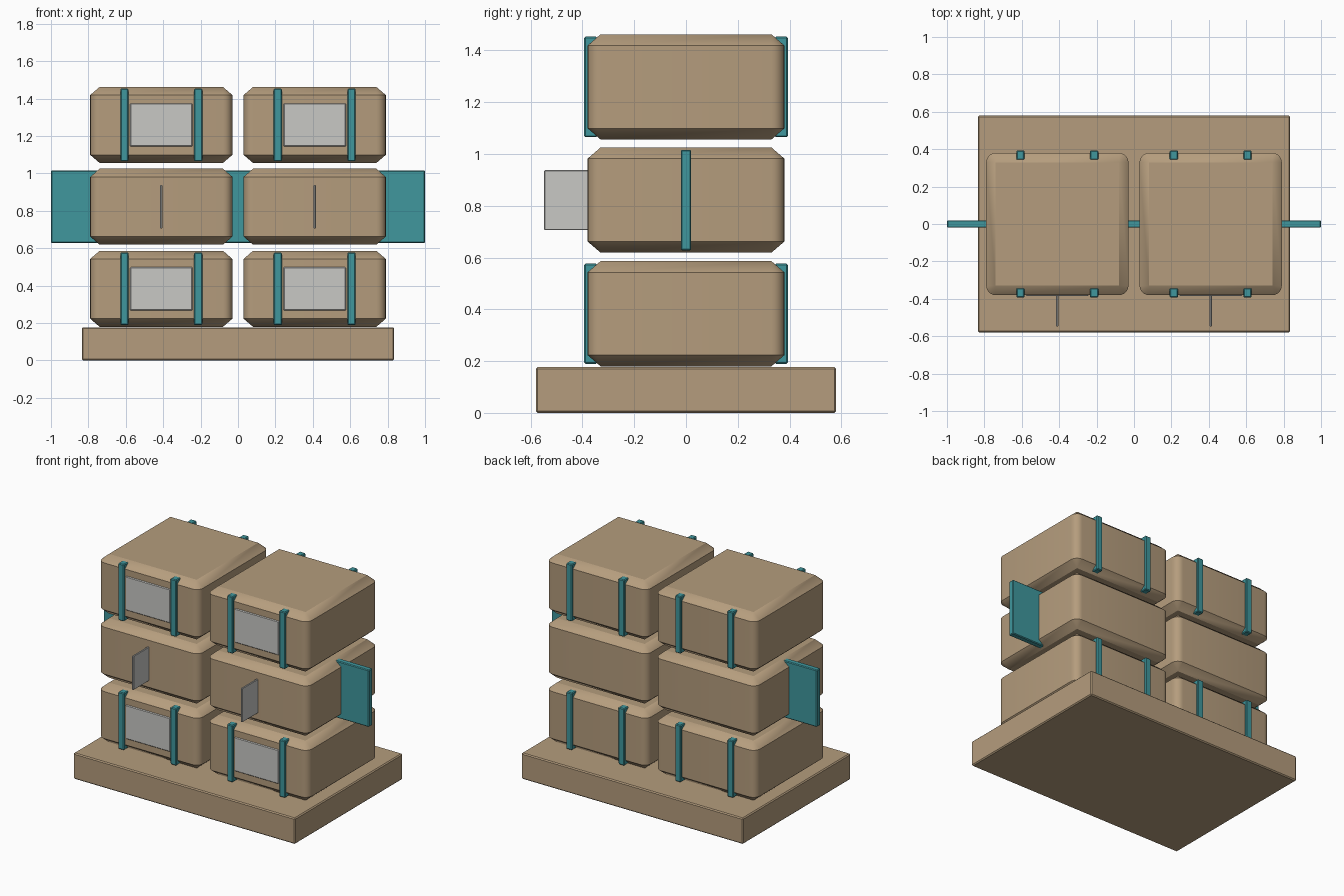
import bpy, bmesh, math

old = bpy.data.objects.get("Cube")
if old:
    bpy.data.objects.remove(old, do_unlink=True)


def material(name, rgb):
    m = bpy.data.materials.new(name)
    m.use_nodes = True
    m.diffuse_color = (*rgb, 1)
    m.node_tree.nodes["Principled BSDF"].inputs["Base Color"].default_value = (*rgb, 1)
    return m


TAN = material("tan", (0.46, 0.335, 0.205))
TEAL = material("teal", (0.05, 0.31, 0.34))
GREY = material("light grey", (0.58, 0.58, 0.56))


def add_object(name, bm, mat):
    bmesh.ops.recalc_face_normals(bm, faces=bm.faces)
    mesh = bpy.data.meshes.new(name)
    bm.to_mesh(mesh)
    bm.free()
    mesh.materials.append(mat)
    obj = bpy.data.objects.new(name, mesh)
    bpy.context.collection.objects.link(obj)
    return obj


def box(name, center, size, mat, bevel=0.0):
    bm = bmesh.new()
    bmesh.ops.create_cube(bm, size=1)
    bmesh.ops.scale(bm, vec=size, verts=bm.verts)
    obj = add_object(name, bm, mat)
    obj.location = center
    if bevel:
        mod = obj.modifiers.new("edge", "BEVEL")
        mod.width = bevel
        mod.segments = 1
    return obj


# Crate: round upright corners, chamfered to square-cornered top and bottom
HALF, HEIGHT, CUT, STEPS = 0.38, 0.406, 0.05, 6


def crate(name, center):
    bm = bmesh.new()
    inner = HALF - CUT

    def ring(radius, z):
        verts = []
        for k in range(4):
            quarter = math.pi / 2 * k + math.pi / 4
            cx = math.copysign(inner, math.cos(quarter))
            cy = math.copysign(inner, math.sin(quarter))
            for i in range(STEPS + 1):
                a = math.pi / 2 * (k + i / STEPS)
                verts.append(bm.verts.new((cx + radius * math.cos(a), cy + radius * math.sin(a), z)))
        return verts

    h = HEIGHT / 2
    rings = [ring(0, -h), ring(CUT, -h + 0.043), ring(CUT, h - 0.043), ring(0, h)]
    for lower, upper in zip(rings, rings[1:]):
        n = len(lower)
        for i in range(n):
            j = (i + 1) % n
            bm.faces.new((lower[i], lower[j], upper[j], upper[i]))
    bm.faces.new(rings[0])
    bm.faces.new(rings[-1])
    bmesh.ops.remove_doubles(bm, verts=bm.verts, dist=0.0005)
    obj = add_object(name, bm, TAN)
    obj.location = center
    bpy.ops.object.select_all(action='DESELECT')
    obj.select_set(True)
    bpy.context.view_layer.objects.active = obj
    bpy.ops.object.shade_smooth_by_angle(angle=math.radians(30))


# Pallet
box("pallet_base", (0, 0, 0.0885), (1.67, 1.16, 0.177), TAN, 0.007)

# Stacked crates; the middle layer has its fittings turned a quarter
for layer, z in (("bottom", 0.383), ("middle", 0.822), ("top", 1.259)):
    for side, x in (("right", -0.41), ("left", 0.41)):
        tag = f"{layer}_{side}"
        crate(f"crate_{tag}", (x, 0, z))
        if layer == "middle":
            box(f"label_{tag}", (x, -0.38, z), (0.012, 0.335, 0.232), GREY, 0.003)
            continue
        box(f"label_{tag}", (x, -0.38, z), (0.335, 0.012, 0.232), GREY, 0.005)
        for sx in (-1, 1):
            for end, sy in (("front", -1), ("back", 1)):
                box(f"strap_{tag}_{end}", (x + sx * 0.197, sy * 0.368, z),
                    (0.044, 0.05, 0.388), TEAL, 0.005)

# Broad straps crossing the middle layer
for side, s in (("right", -1), ("left", 1)):
    box(f"middle_outer_strap_{side}", (s * 0.79, 0, 0.822), (0.42, 0.04, 0.388), TEAL, 0.005)
box("middle_inner_strap", (0, 0, 0.822), (0.42, 0.04, 0.388), TEAL, 0.005)
